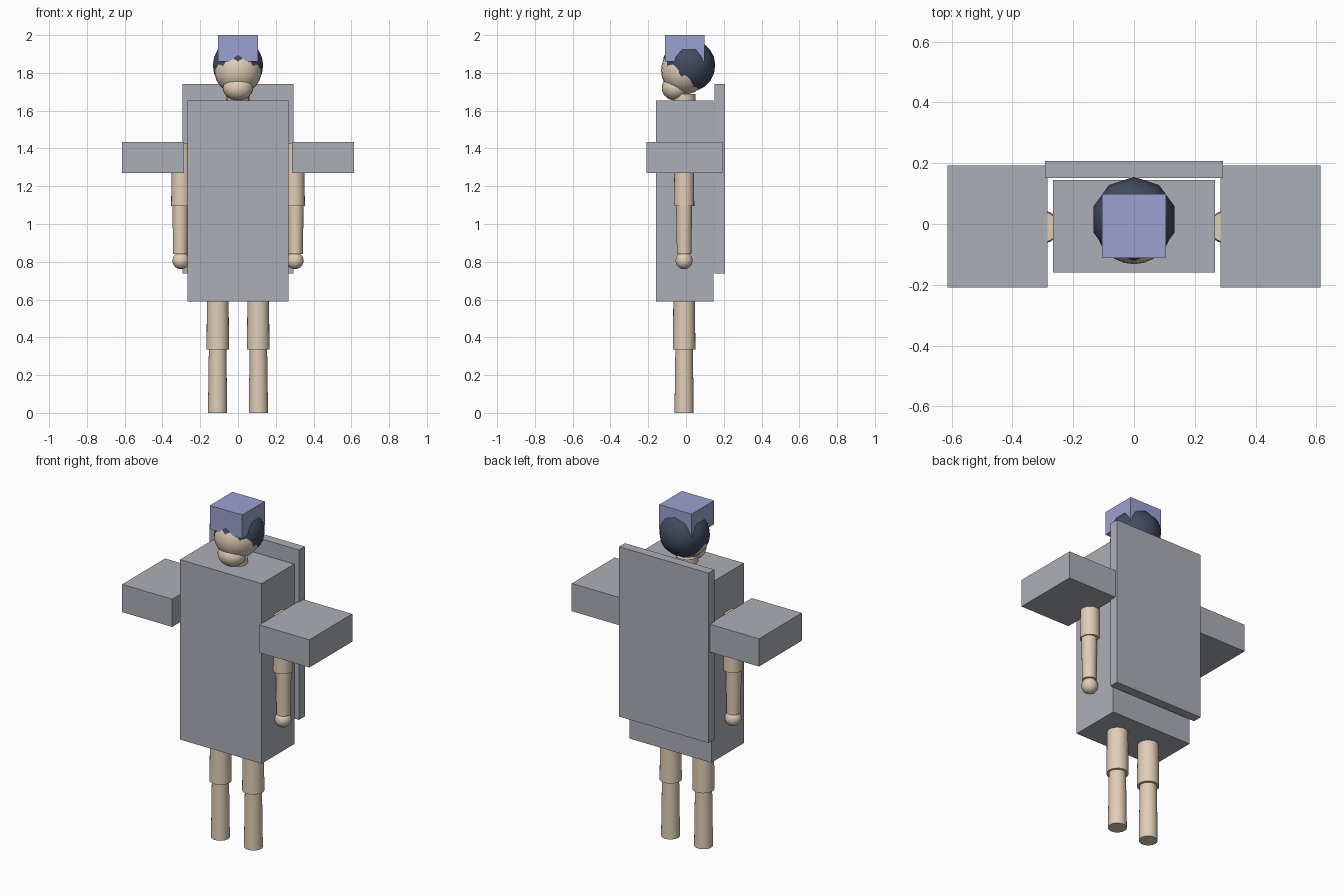
import bpy
import math

cube = bpy.data.objects.get("Cube")
if cube:
    bpy.data.objects.remove(cube, do_unlink=True)


def material(name, rgb):
    """Flat material from 0-255 display values."""
    linear = [((c / 255 + 0.055) / 1.055) ** 2.4 for c in rgb] + [1]
    mat = bpy.data.materials.new(name)
    mat.use_nodes = True
    mat.diffuse_color = linear
    bsdf = next(n for n in mat.node_tree.nodes if n.type == "BSDF_PRINCIPLED")
    bsdf.inputs["Base Color"].default_value = linear
    return mat


SKIN = material("skin", (224, 205, 182))
HAIR = material("dark slate hair", (66, 76, 96))
GREY = material("armour grey", (172, 175, 183))
LILAC = material("lilac", (157, 161, 208))


def finish(name, mat, smooth=True, angle=40):
    ob = bpy.context.object
    ob.name = name
    ob.data.materials.append(mat)
    bpy.ops.object.transform_apply(location=False, rotation=False, scale=True)
    if smooth:
        bpy.ops.object.shade_smooth_by_angle(angle=math.radians(angle))
    return ob


def box(name, lo, hi, mat):
    centre = [(a + b) / 2 for a, b in zip(lo, hi)]
    bpy.ops.mesh.primitive_cube_add(size=1, location=centre)
    bpy.context.object.scale = [b - a for a, b in zip(lo, hi)]
    return finish(name, mat, smooth=False)


def ball(name, centre, radii, mat, segments=24, rings=14):
    bpy.ops.mesh.primitive_uv_sphere_add(segments=segments, ring_count=rings,
                                         radius=1, location=centre)
    bpy.context.object.scale = radii
    return finish(name, mat)


def limb(name, x, z0, z1, r0, r1, y=-0.01):
    bpy.ops.mesh.primitive_cone_add(vertices=24, radius1=r0, radius2=r1,
                                    depth=z1 - z0, location=(x, y, (z0 + z1) / 2))
    return finish(name, SKIN)


# Body armour
box("torso_armour", (-0.267, -0.16, 0.59), (0.267, 0.145, 1.655), GREY)
box("back_plate", (-0.293, 0.152, 0.737), (0.293, 0.207, 1.742), GREY)

# Head
limb("neck", 0, 1.55, 1.688, 0.06, 0.06)
ball("head", (0, -0.007, 1.812), (0.125, 0.125, 0.125), SKIN)
ball("jaw", (0, -0.057, 1.72), (0.08, 0.071, 0.066), SKIN)
ball("hair", (0, 0.015, 1.84), (0.14, 0.14, 0.14), HAIR, segments=10, rings=10)
box("head_block", (-0.106, -0.112, 1.86), (0.106, 0.099, 2.0), LILAC)

# Paired limbs and shoulder plates
for side, s in (("left", 1), ("right", -1)):
    a, b = sorted((s * 0.285, s * 0.613))
    box(side + "_shoulder_plate", (a, -0.208, 1.27), (b, 0.193, 1.434), GREY)
    limb(side + "_upper_arm", s * 0.3, 1.096, 1.43, 0.054, 0.05)
    limb(side + "_forearm", s * 0.305, 0.84, 1.12, 0.038, 0.043)
    ball(side + "_hand", (s * 0.302, -0.01, 0.806), (0.045,) * 3, SKIN)
    limb(side + "_thigh", s * 0.107, 0.335, 0.68, 0.06, 0.056)
    limb(side + "_shin", s * 0.108, 0, 0.36, 0.051, 0.046)
